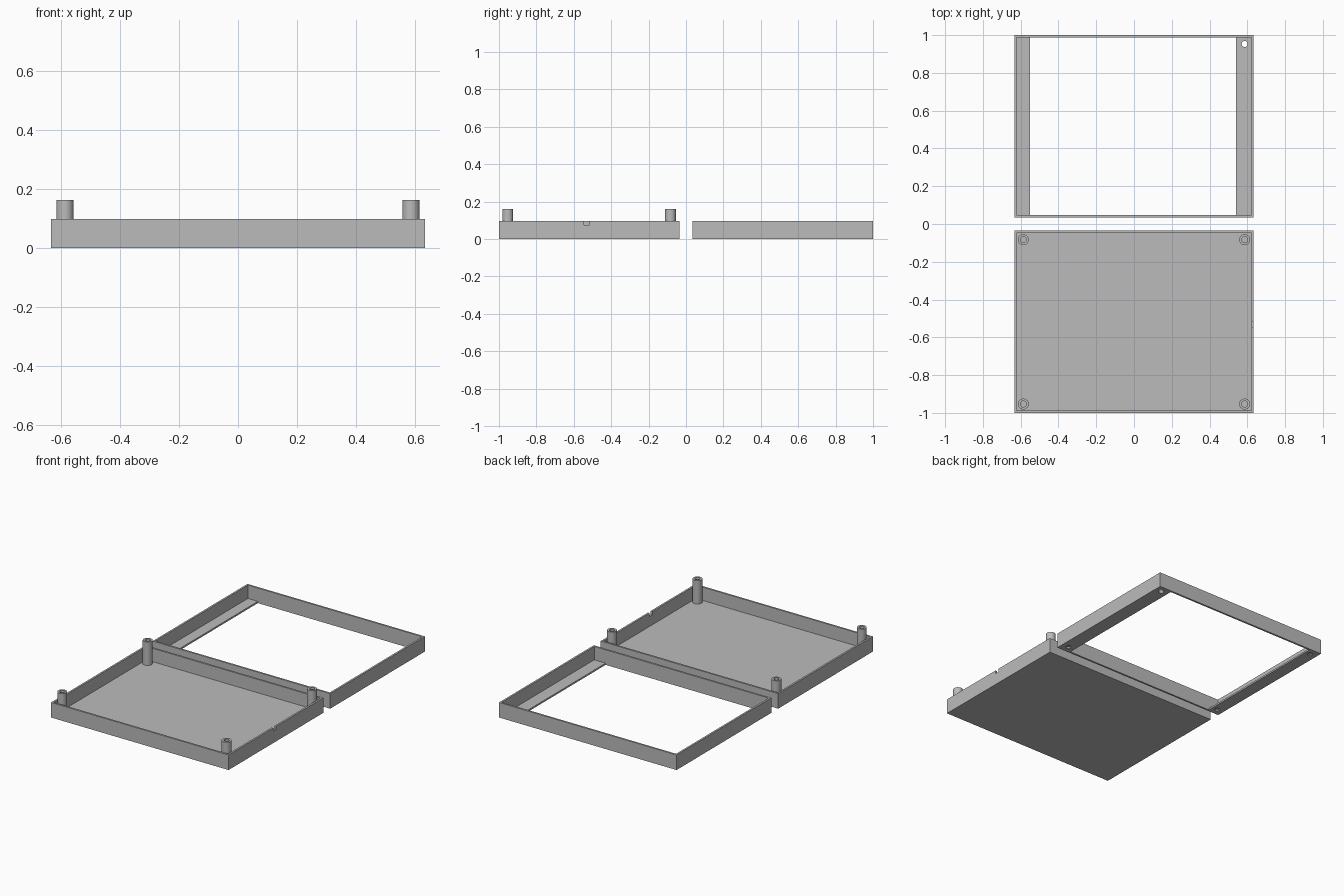
import bpy, bmesh
from mathutils import Matrix, Vector

cube = bpy.data.objects.get("Cube")
if cube:
    bpy.data.objects.remove(cube, do_unlink=True)

grey = bpy.data.materials.new("plain grey")
grey.use_nodes = True
COLOUR = (0.5, 0.5, 0.5, 1)
grey.diffuse_color = COLOUR
grey.node_tree.nodes["Principled BSDF"].inputs["Base Color"].default_value = COLOUR

W, H, WALL, FLOOR = 0.633, 0.097, 0.012, 0.011   # half width, height, thicknesses
NEAR, FAR = 0.035, 1.0                           # extent of each half from the middle
POST_X, POST_Y, POST_TOP = 0.586, (0.083, 0.953), 0.162
POST_R, HOLE_R = 0.029, 0.016


def make(name, bm):
    mesh = bpy.data.meshes.new(name)
    bm.to_mesh(mesh)
    bm.free()
    ob = bpy.data.objects.new(name, mesh)
    bpy.context.collection.objects.link(ob)
    mesh.materials.append(grey)
    return ob


def box(name, x0, x1, y0, y1, z0, z1):
    bm = bmesh.new()
    centre = Vector((x0 + x1, y0 + y1, z0 + z1)) / 2
    size = Matrix.Diagonal((x1 - x0, y1 - y0, z1 - z0, 1))
    bmesh.ops.create_cube(bm, size=1, matrix=Matrix.Translation(centre) @ size)
    return make(name, bm)


def cylinder(name, x, y, z0, z1, r):
    bm = bmesh.new()
    bmesh.ops.create_cone(bm, cap_ends=True, segments=32, radius1=r, radius2=r,
                          depth=z1 - z0, matrix=Matrix.Translation((x, y, (z0 + z1) / 2)))
    return make(name, bm)


def cut(ob, *cutters):
    bpy.context.view_layer.objects.active = ob
    for c in cutters:
        c.hide_render = True
        mod = ob.modifiers.new("cut", 'BOOLEAN')
        mod.operation, mod.solver, mod.object = 'DIFFERENCE', 'EXACT', c
        bpy.ops.object.modifier_apply(modifier=mod.name)
        bpy.data.objects.remove(c, do_unlink=True)


def smooth(ob):
    bpy.ops.object.select_all(action='DESELECT')
    ob.select_set(True)
    bpy.context.view_layer.objects.active = ob
    bpy.ops.object.shade_smooth_by_angle()


# Front half: closed tray with a small cable notch in its left wall
tray = box("base_tray", -W, W, -FAR, -NEAR, 0, H)
cut(tray,
    box("tray_cavity", -W + WALL, W - WALL, -FAR + WALL, -NEAR - WALL, FLOOR, H + 0.1),
    box("cable_notch", W - 0.03, W + 0.03, -0.545, -0.517, 0.075, H + 0.1))

# Hollow screw posts in the corners of the tray
for sx, side in ((-1, "right"), (1, "left")):
    for y, end in zip(POST_Y, ("back", "front")):
        post = cylinder(f"screw_post_{end}_{side}", sx * POST_X, -y, FLOOR - 0.004, POST_TOP, POST_R)
        cut(post, cylinder("bore", sx * POST_X, -y, FLOOR, POST_TOP + 0.1, HOLE_R))
        smooth(post)

# Back half: open frame with a flat ledge along each side
frame = box("cover_frame", -W, W, NEAR, FAR, 0, H)
cut(frame,
    box("frame_cavity", -W + WALL, W - WALL, NEAR + WALL, FAR - WALL, FLOOR, H + 0.1),
    box("window", -0.55, 0.54, NEAR + WALL, FAR - WALL, -0.1, H))

# Screw holes in the ledges: one goes through, the others are blind from below
for sx in (-1, 1):
    for y in POST_Y:
        through = sx > 0 and y > 0.5
        top = FLOOR + 0.02 if through else FLOOR - 0.003
        cut(frame, cylinder("screw_hole", sx * POST_X, y, -0.1, top, HOLE_R))
smooth(frame)
